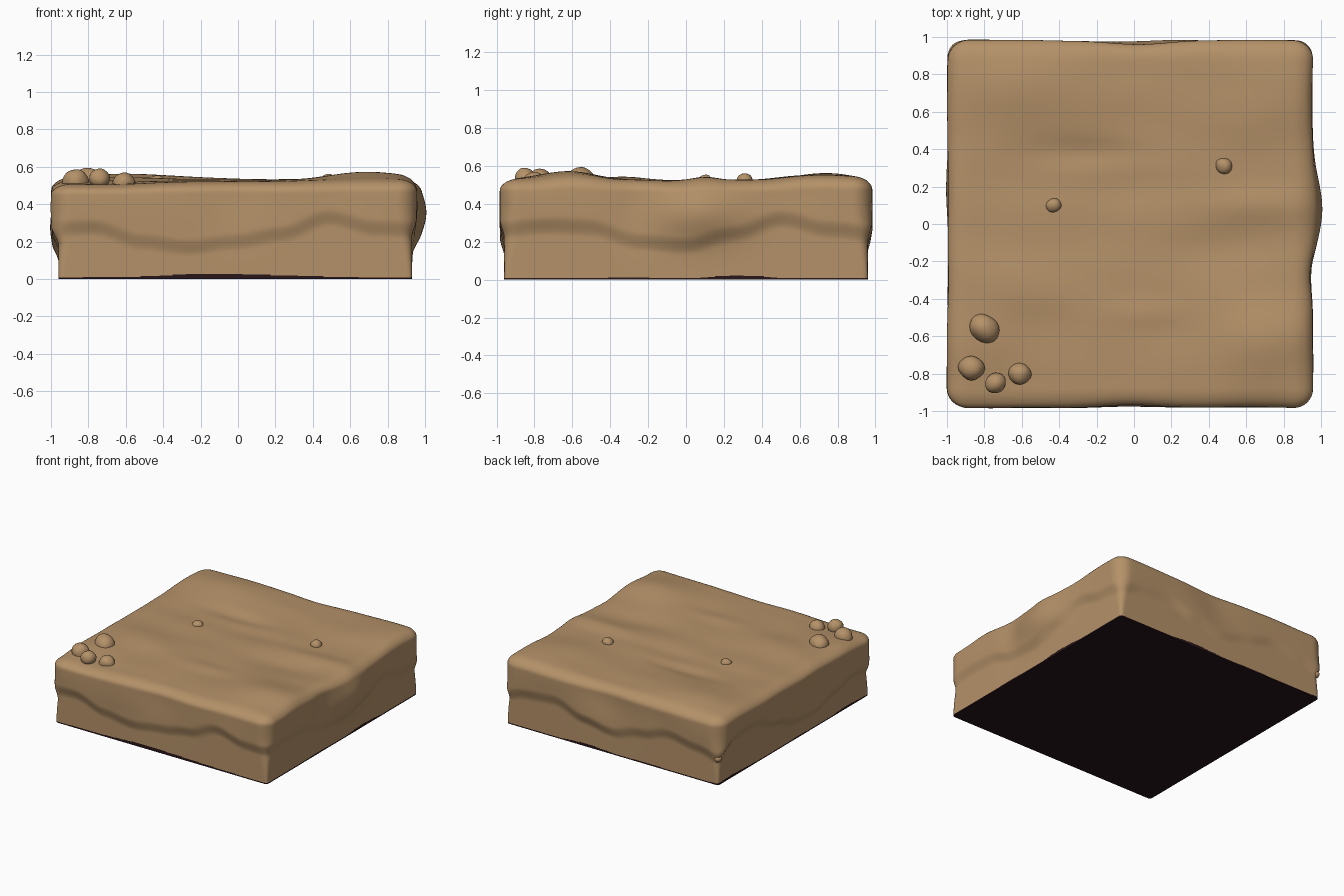
import bpy, bmesh, math
from mathutils import Vector, noise

cube = bpy.data.objects.get("Cube")
if cube:
    bpy.data.objects.remove(cube, do_unlink=True)


def material(name, rgb):
    m = bpy.data.materials.new(name)
    m.use_nodes = True
    m.diffuse_color = (*rgb, 1)
    m.node_tree.nodes["Principled BSDF"].inputs["Base Color"].default_value = (*rgb, 1)
    return m


sand = material("sandy earth", (0.46, 0.285, 0.14))
dark = material("dark soil", (0.022, 0.008, 0.01))

HX, HY, H, CX = 0.945, 0.96, 0.525, -0.015

# Soft mounds and hollows on top: x, y, width, depth, height
MOUNDS = [
    (0.70, -0.62, 0.30, 0.22, 0.045), (-0.55, 0.72, 0.50, 0.20, 0.035),
    (0.75, 0.75, 0.35, 0.30, 0.03), (-0.20, 0.38, 0.30, 0.07, -0.02),
    (0.65, 0.10, 0.35, 0.09, 0.02), (0.50, -0.12, 0.30, 0.10, -0.012),
    (-0.10, 0.20, 0.50, 0.10, -0.01), (-0.60, -0.35, 0.30, 0.15, 0.02),
    (0.10, -0.48, 0.22, 0.07, 0.012), (-0.80, -0.90, 0.40, 0.15, -0.015),
]

# Lower edge of the overhanging crust on each side, evenly spaced along it
LIPS = {
    "front": [0.27, 0.28, 0.20, 0.17, 0.20, 0.24, 0.33, 0.27, 0.26],
    "back": [0.20, 0.26, 0.30, 0.24, 0.18, 0.22, 0.30, 0.28, 0.22],
    "right": [0.26, 0.28, 0.27, 0.20, 0.18, 0.24, 0.32, 0.26, 0.24],
    "left": [0.22, 0.25, 0.20, 0.14, 0.16, 0.24, 0.33, 0.32, 0.20],
}


def smooth(t):
    t = max(0, min(1, t))
    return t * t * (3 - 2 * t)


def bump(x, y, cx, cy, sx, sy):
    return math.exp(-((x - cx) / sx) ** 2 - ((y - cy) / sy) ** 2)


def relief(x, y):
    h = sum(m[4] * bump(x, y, *m[:4]) for m in MOUNDS)
    return h + 0.008 * noise.noise(Vector((x * 2.5, y * 4, 0)))


def overhang(side, t, z):
    pts = LIPS[side]
    f = max(0, min(7.999, (t + 1) * 4))
    i = int(f)
    lip = pts[i] + (pts[i + 1] - pts[i]) * smooth(f - i)
    wave = 1 + 0.35 * noise.noise(Vector((t * 2.5, z * 4, len(side))))
    return smooth((z - lip + 0.05) / 0.1) * wave


def shape(p):
    """Turn a point of a plain cube into a point of the earth block."""
    spread = lambda v: 0.5 * v + 0.5 * math.sin(v * math.pi / 2)
    t = (p.z + 1) / 2
    z = H * t ** 1.6
    x, y = spread(p.x) * HX, spread(p.y) * HY
    # Rounded corners, tight at the base and wide at the top
    r = 0.02 + 0.07 * smooth(z / 0.4)
    q = Vector((max(-HX + r, min(HX - r, x)), max(-HY + r, min(HY - r, y)),
                min(z, H - 0.06)))
    d = Vector((x, y, z)) - q
    if d.length > 1e-6:
        n = Vector((d.x / r, d.y / r, d.z / 0.06))
        d *= max(abs(c) for c in n) / n.length
    x, y, z = q + d
    # Crust bulging out over the sides
    fx, fy = abs(x / HX) ** 8, abs(y / HY) ** 8
    if x > 0:
        dx = 0.025 * overhang("right", y, z) + 0.05 * bump(y, z, 0.08, 0.35, 0.22, 0.14)
        dx -= 0.02 * bump(y, z, -0.27, 0.4, 0.12, 0.2)
    else:
        dx = -0.036 * overhang("left", y, z)
    if y > 0:
        dy = 0.022 * overhang("back", x, z) - 0.02 * bump(x, z, 0.02, 0.45, 0.2, 0.2)
    else:
        dy = -0.022 * overhang("front", x, z) + 0.015 * bump(x, z, 0, 0.45, 0.2, 0.2)
    return Vector((CX + x + dx * fx, y + dy * fy, z + relief(x, y) * t ** 3))


def finish(bm, name, mats):
    me = bpy.data.meshes.new(name)
    bm.to_mesh(me)
    bm.free()
    for m in mats:
        me.materials.append(m)
    ob = bpy.data.objects.new(name, me)
    bpy.context.collection.objects.link(ob)
    bpy.ops.object.select_all(action="DESELECT")
    ob.select_set(True)
    bpy.context.view_layer.objects.active = ob
    bpy.ops.object.shade_smooth_by_angle(angle=math.radians(50))
    return ob


# Earth block with a dark underside whose edge creeps unevenly up the sides
bm = bmesh.new()
bmesh.ops.create_cube(bm, size=2)
bmesh.ops.subdivide_edges(bm, edges=bm.edges[:], cuts=63, use_grid_fill=True)
for v in bm.verts:
    v.co = shape(v.co)
bm.normal_update()
for f in bm.faces:
    c = f.calc_center_median()
    edge = 0.009 + 0.035 * max(0, noise.noise(Vector((c.x * 2, c.y * 2, 3))))
    edge += 0.02 * bump(c.x, c.y, -0.15, -HY, 0.25, 0.1)
    f.material_index = int(c.z < edge)
finish(bm, "earth_block", [sand, dark])

# Pebbles half sunk in the ground: x, y, radius, stretch, turn, rise
PEBBLES = [
    (-0.80, -0.56, 0.072, 1.2, -0.7, 0.0), (-0.87, -0.77, 0.064, 1.1, -0.4, 0.01),
    (-0.74, -0.85, 0.054, 1.05, 0.3, 0.035), (-0.61, -0.80, 0.058, 1.05, 0.2, 0.005),
    (0.48, 0.31, 0.042, 1.1, -0.5, 0.0), (-0.43, 0.10, 0.038, 1.1, 0.3, -0.005),
    (-0.945, 0.94, 0.03, 1.0, 0.0, -0.32),
]
for i, (x, y, r, stretch, turn, rise) in enumerate(PEBBLES):
    bm = bmesh.new()
    bmesh.ops.create_icosphere(bm, subdivisions=3, radius=r)
    for v in bm.verts:
        v.co *= 1 + 0.1 * noise.noise(v.co / r + Vector((i * 5, 0, 0)))
        v.co.x *= stretch
    ob = finish(bm, f"pebble_{i + 1}", [sand])
    ob.location = (x, y, H + relief(x, y) - 0.1 * r + rise)
    ob.rotation_euler.z = turn
